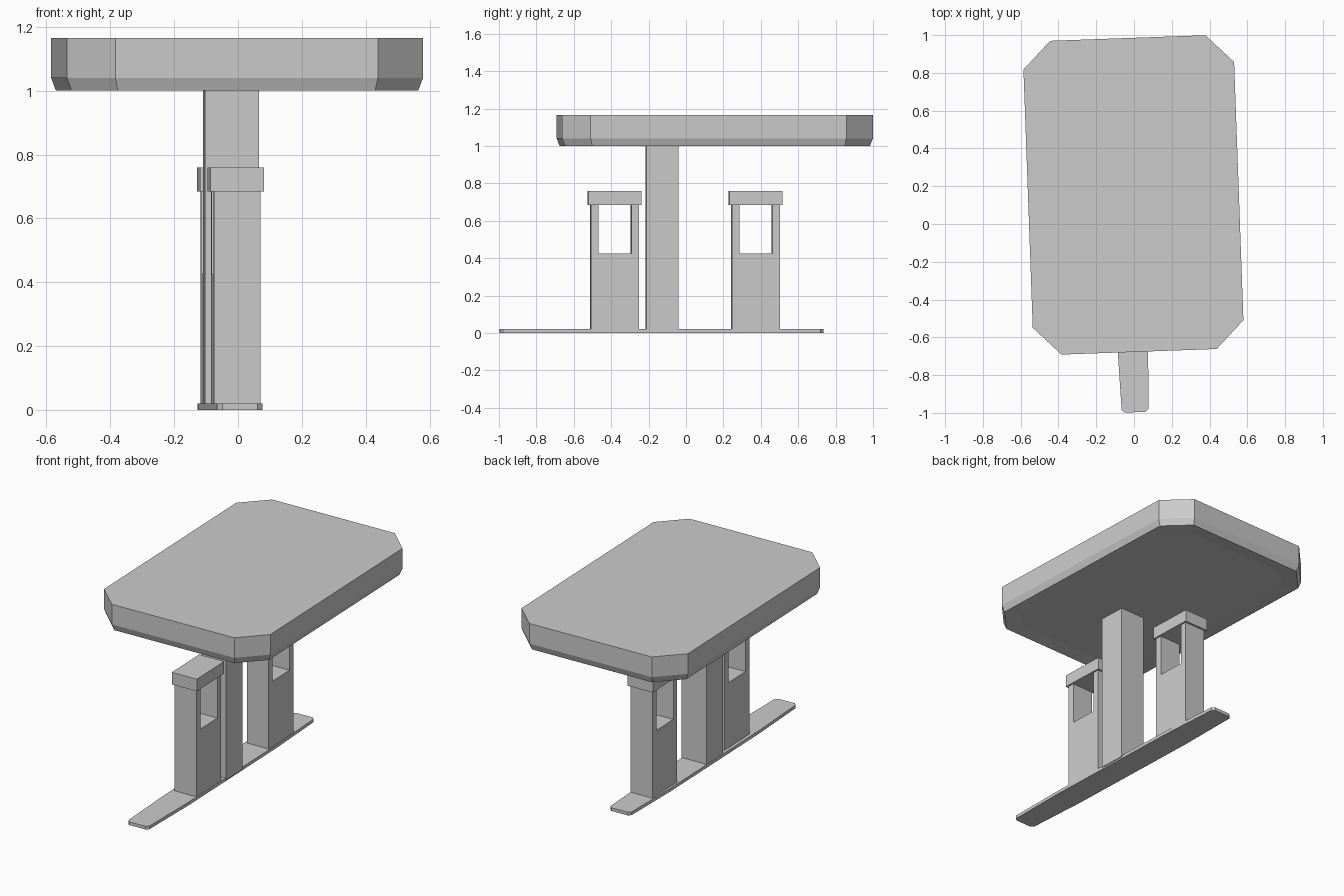
import bpy, bmesh

if "Cube" in bpy.data.objects:
    bpy.data.objects.remove(bpy.data.objects["Cube"])

TURN = 0.036  # the whole station is turned slightly about z


def loft(name, rings, x, y):
    """Skin a stack of matching point rings, capping both ends."""
    bm = bmesh.new()
    loops = [[bm.verts.new(p) for p in ring] for ring in rings]
    for a, b in zip(loops, loops[1:]):
        n = len(a)
        for i in range(n):
            j = (i + 1) % n
            bm.faces.new((a[i], a[j], b[j], b[i]))
    bm.faces.new(loops[0])
    bm.faces.new(loops[-1])
    bmesh.ops.recalc_face_normals(bm, faces=bm.faces)
    mesh = bpy.data.meshes.new(name)
    bm.to_mesh(mesh)
    bm.free()
    ob = bpy.data.objects.new(name, mesh)
    ob.location = (x, y, 0)
    ob.rotation_euler.z = TURN
    bpy.context.collection.objects.link(ob)
    return ob


def at_z(pts, z):
    return [(px, py, z) for px, py in pts]


def octagon(hx, hy, c):
    """Rectangle outline with corners cut by c."""
    return [(hx, hy - c), (hx - c, hy), (c - hx, hy), (-hx, hy - c),
            (-hx, c - hy), (c - hx, -hy), (hx - c, -hy), (hx, c - hy)]


def box(name, hx, hy, z0, z1, x, y):
    rect = [(-hx, -hy), (hx, -hy), (hx, hy), (-hx, hy)]
    return loft(name, [at_z(rect, z0), at_z(rect, z1)], x, y)


# Canopy roof: chamfered slab, bevelled lower rim, shallow soffit recess
loft("canopy_roof", [
    at_z(octagon(0.458, 0.731, 0.10), 1.008),
    at_z(octagon(0.543, 0.816, 0.14), 1.0),
    at_z(octagon(0.558, 0.831, 0.147), 1.04),
    at_z(octagon(0.558, 0.831, 0.147), 1.165)], -0.003, 0.154)

# Central support column
box("column", 0.085, 0.085, 0.01, 1.009, -0.022, -0.128)

# Island plate: tapered ends with clipped corners
quarter = [(0.083, 0.46), (0.071, 0.85), (0.055, 0.865)]
half = quarter + [(-px, py) for px, py in reversed(quarter)]
plate = half + [(-px, -py) for px, py in half]
loft("island_plate", [at_z(plate, 0), at_z(plate, 0.02)], -0.025, -0.132)

# Pumps: U-shaped body with an open window, closed by an overhanging cap
body = [(-0.128, 0.01), (0.128, 0.01), (0.128, 0.69), (0.088, 0.69),
        (0.088, 0.425), (-0.088, 0.425), (-0.088, 0.69), (-0.128, 0.69)]
for label, x, y in (("front", -0.007, -0.383), ("back", -0.04, 0.372)):
    loft(label + "_pump_body",
         [[(px, py, pz) for py, pz in body] for px in (-0.073, 0.073)], x, y)
    box(label + "_pump_cap", 0.084, 0.1415, 0.684, 0.759, x, y)
